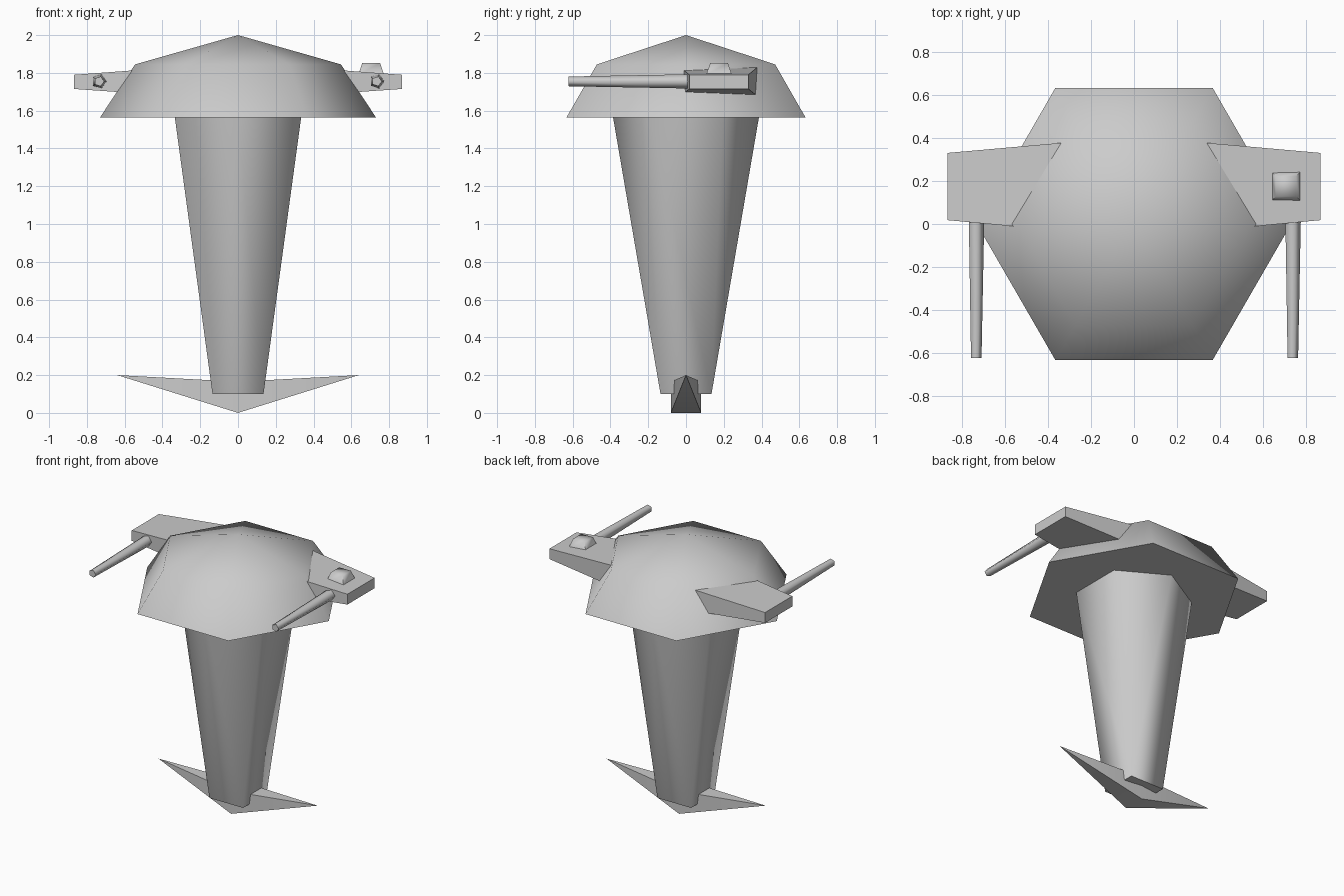
import bpy, bmesh
from math import cos, sin, pi, radians
from mathutils import Matrix

if "Cube" in bpy.data.objects:
    bpy.data.objects.remove(bpy.data.objects["Cube"])


def make(name, verts, faces, smooth=None):
    me = bpy.data.meshes.new(name)
    me.from_pydata(verts, [], faces)
    bm = bmesh.new()
    bm.from_mesh(me)
    bmesh.ops.recalc_face_normals(bm, faces=bm.faces)
    bm.to_mesh(me)
    bm.free()
    ob = bpy.data.objects.new(name, me)
    bpy.context.collection.objects.link(ob)
    if smooth:
        bpy.ops.object.select_all(action='DESELECT')
        ob.select_set(True)
        bpy.context.view_layer.objects.active = ob
        bpy.ops.object.shade_smooth_by_angle(angle=radians(smooth))
    return ob


def ring(n, r, z, start=0.0):
    return [(r * cos(start + 2 * pi * i / n), r * sin(start + 2 * pi * i / n), z)
            for i in range(n)]


def bands(n):
    return [(i, (i + 1) % n, n + (i + 1) % n, n + i) for i in range(n)]


def frustum(name, lower, upper, smooth=None):
    n = len(lower)
    caps = [tuple(range(n)), tuple(range(n, 2 * n))]
    return make(name, lower + upper, bands(n) + caps, smooth)


def rect(x0, x1, y0, y1, z):
    return [(x0, y0, z), (x1, y0, z), (x1, y1, z), (x0, y1, z)]


# Hexagonal cap with a low peak
tip = [(6 + i, 6 + (i + 1) % 6, 12) for i in range(6)]
make("dome_cap", ring(6, 0.73, 1.565) + ring(6, 0.545, 1.845) + [(0, 0, 2.0)],
     [tuple(range(6))] + bands(6) + tip, 65)

# Stem: hexagon at the top blending to a square at the bottom
hexa = ring(6, 0.387, 1.57, -pi / 2)
square = rect(-0.135, 0.135, -0.135, 0.135, 0.10)
make("stem", hexa + square, [
    (0, 6, 7), (0, 1, 7), (1, 2, 8, 7), (2, 3, 8),
    (3, 8, 9), (3, 4, 9), (4, 5, 6, 9), (5, 0, 6),
    (0, 1, 2, 3, 4, 5), (6, 7, 8, 9)], 65)

# Foot: two swept spikes from a central block section
section = [(0, -0.08, 0), (0, 0.08, 0), (0, 0.08, 0.165), (0, -0.08, 0.165)]
make("foot", section + [(-0.64, 0, 0.2), (0.64, 0, 0.2)],
     [(i, (i + 1) % 4, t) for t in (4, 5) for i in range(4)], 65)

# Tapered arms with five-sided barrels
for side, label in ((-1, "left"), (1, "right")):
    def end(x, y0, y1, z0, z1):
        return [(side * x, y0, z0), (side * x, y1, z0),
                (side * x, y1, z1), (side * x, y0, z1)]
    frustum(label + "_arm", end(0.30, -0.035, 0.38, 1.675, 1.832),
            end(0.867, 0.018, 0.33, 1.715, 1.79))
    barrel = frustum(label + "_barrel", ring(5, 0.04, -0.04), ring(5, 0.027, 0.622), 75)
    barrel.data.transform(Matrix.Translation((side * 0.735, 0, 1.755))
                          @ Matrix.Rotation(pi / 2, 4, 'X'))

# Small knob on the right arm
frustum("arm_knob", rect(0.637, 0.773, 0.107, 0.243, 1.79),
        rect(0.658, 0.752, 0.128, 0.222, 1.852), 75)
